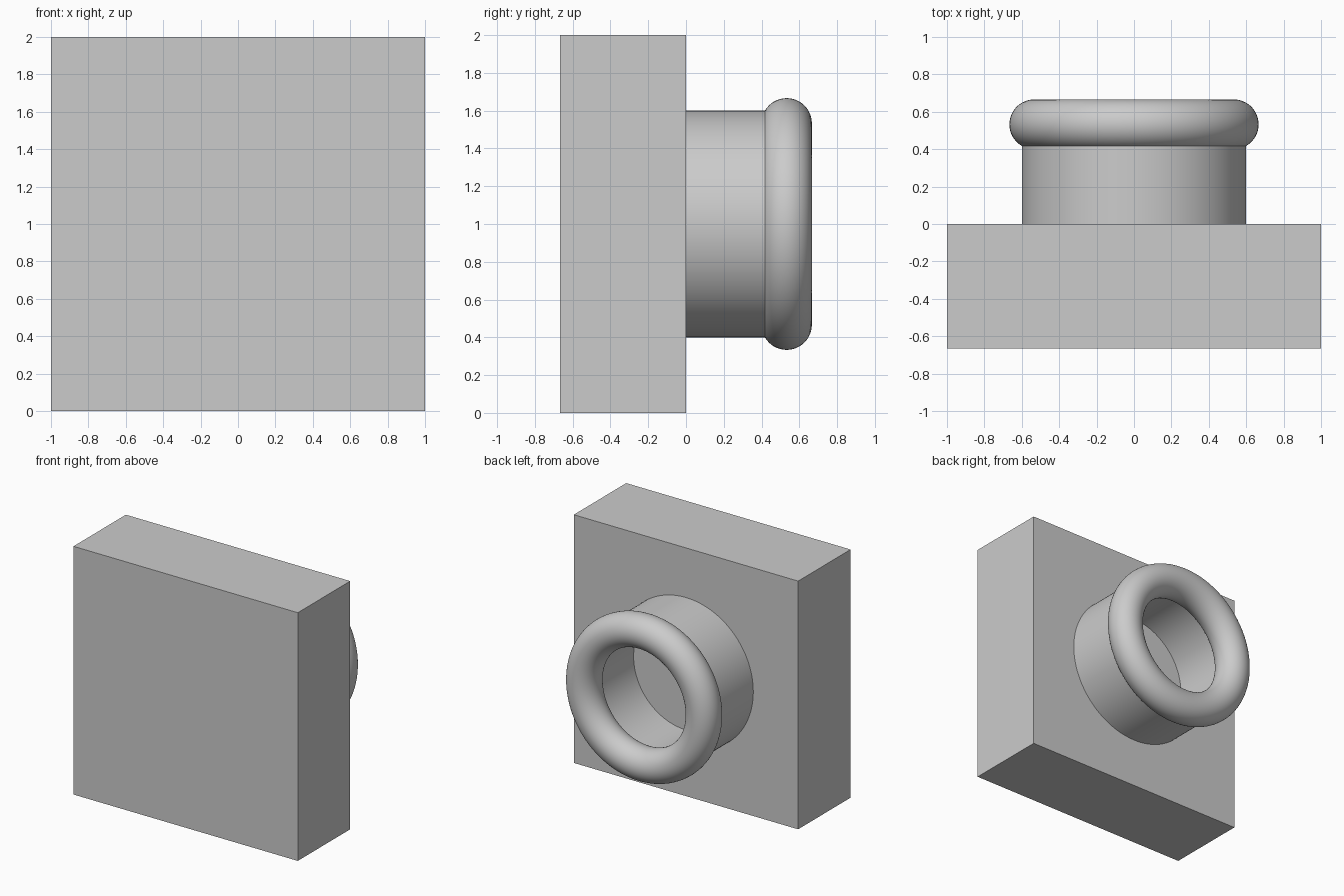
import bpy, bmesh, math
from mathutils import Matrix

cube = bpy.data.objects.get("Cube")
if cube:
    bpy.data.objects.remove(cube, do_unlink=True)

SEGMENTS = 128
OUTER, INNER = 0.6, 0.467      # tube wall radii
RIM_Y, RIM_MAJOR, RIM_MINOR = 0.533, 0.533, 0.1333

grey = bpy.data.materials.new("light_grey")
grey.use_nodes = True
colour = (0.6, 0.6, 0.6, 1)
grey.diffuse_color = colour
grey.node_tree.nodes["Principled BSDF"].inputs["Base Color"].default_value = colour


def add_object(name, bm):
    bmesh.ops.recalc_face_normals(bm, faces=bm.faces)
    mesh = bpy.data.meshes.new(name)
    bm.to_mesh(mesh)
    bm.free()
    mesh.materials.append(grey)
    obj = bpy.data.objects.new(name, mesh)
    bpy.context.collection.objects.link(obj)
    return obj


def lathe(name, profile):
    """Revolve a closed (radius, y) profile around the y axis at z = 1."""
    bm = bmesh.new()
    rings = []
    for i in range(SEGMENTS):
        a = 2 * math.pi * i / SEGMENTS
        rings.append([bm.verts.new((r * math.cos(a), y, 1 + r * math.sin(a)))
                      for r, y in profile])
    n = len(profile)
    for i, ring in enumerate(rings):
        following = rings[(i + 1) % SEGMENTS]
        for j in range(n):
            k = (j + 1) % n
            bm.faces.new((ring[j], ring[k], following[k], following[j]))
    obj = add_object(name, bm)
    bpy.ops.object.select_all(action="DESELECT")
    obj.select_set(True)
    bpy.context.view_layer.objects.active = obj
    bpy.ops.object.shade_smooth_by_angle(angle=math.radians(35))
    return obj


# Square base plate
bm = bmesh.new()
bmesh.ops.create_cube(bm, size=1, matrix=Matrix.Translation((0, -0.3333, 1))
                      @ Matrix.Diagonal((2, 0.6667, 2, 1)))
add_object("base_plate", bm)

# Hollow tube standing on the back of the plate
lathe("tube", [(OUTER, 0), (OUTER, RIM_Y), (INNER, RIM_Y), (INNER, 0)])

# Rounded rim on the tube's open end
steps = [2 * math.pi * i / 48 for i in range(48)]
lathe("rounded_rim", [(RIM_MAJOR + RIM_MINOR * math.cos(t),
                       RIM_Y + RIM_MINOR * math.sin(t)) for t in steps])
